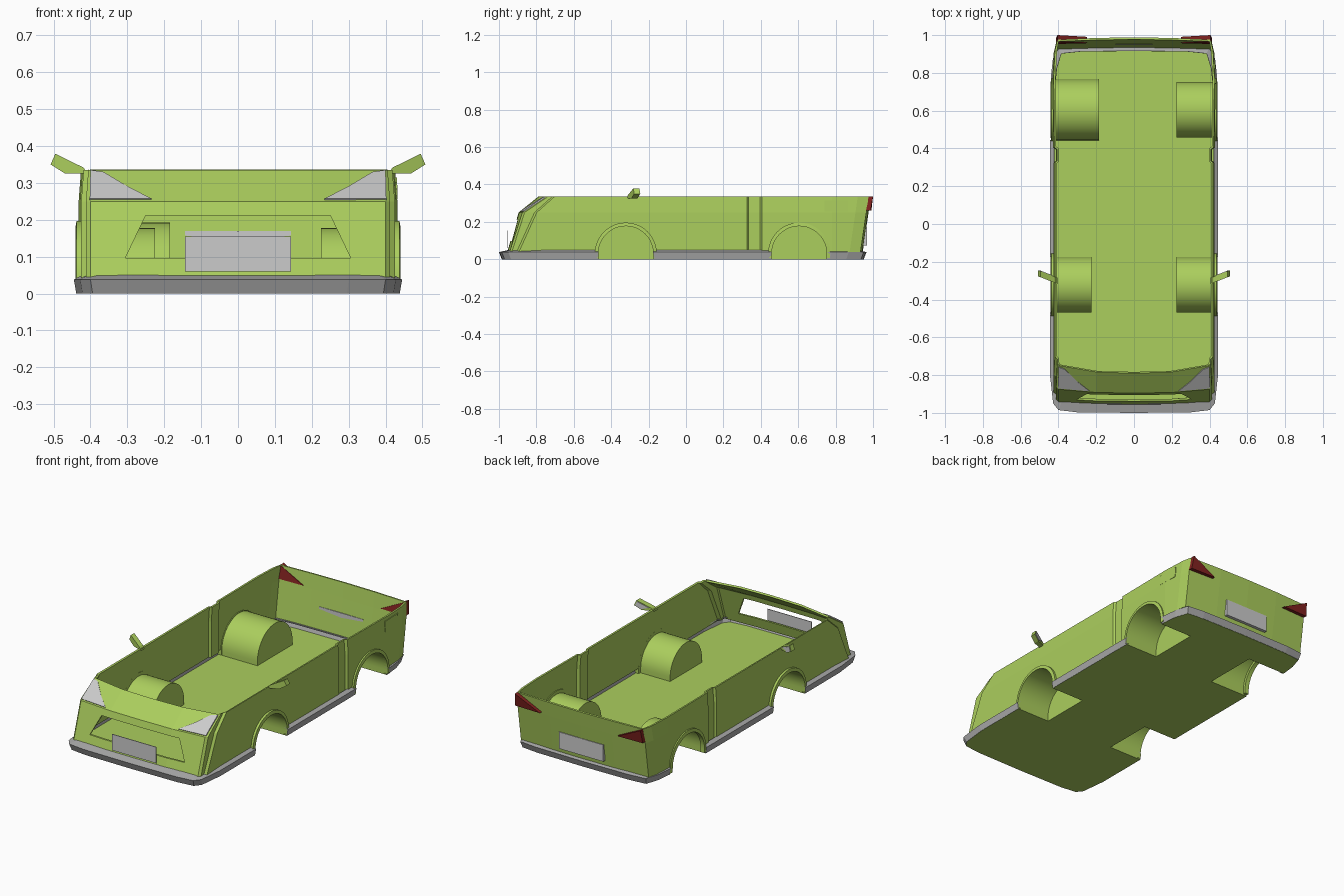
import bpy, bmesh, math
from mathutils import Vector

if "Cube" in bpy.data.objects:
    bpy.data.objects.remove(bpy.data.objects["Cube"])


def material(name, rgb):
    m = bpy.data.materials.new(name)
    m.diffuse_color = (*rgb, 1)
    m.use_nodes = True
    m.node_tree.nodes["Principled BSDF"].inputs["Base Color"].default_value = m.diffuse_color
    return m


GREEN = material("lime_paint", (0.41, 0.62, 0.11))
GREY = material("trim_grey", (0.40, 0.40, 0.40))
LIGHT = material("light_grey", (0.60, 0.60, 0.60))
RED = material("lamp_red", (0.22, 0.016, 0.014))


def make(name, bm, mat, fix=True):
    if fix:
        bmesh.ops.recalc_face_normals(bm, faces=bm.faces)
    me = bpy.data.meshes.new(name)
    bm.to_mesh(me)
    bm.free()
    ob = bpy.data.objects.new(name, me)
    bpy.context.collection.objects.link(ob)
    if mat:
        me.materials.append(mat)
    return ob


def add_prism(bm, pts, vec):
    """Closed solid: polygon pts swept along vec."""
    a = [bm.verts.new(p) for p in pts]
    b = [bm.verts.new(Vector(p) + Vector(vec)) for p in pts]
    n = len(a)
    bm.faces.new(a)
    bm.faces.new(b[::-1])
    for i in range(n):
        j = (i + 1) % n
        bm.faces.new((a[i], b[i], b[j], a[j]))


def prism(name, pts, vec, mat):
    bm = bmesh.new()
    add_prism(bm, pts, vec)
    return make(name, bm, mat)


def ring(half):
    """Mirror a half outline (front centre to rear centre) into a full loop."""
    return half + [(-x, y) for x, y in half[-2:0:-1]]


def loft(name, rows, mat, thick):
    """Wall through mirrored outlines; rows = [(z, half outline)]."""
    bm = bmesh.new()
    loops = [[bm.verts.new((x, y, z)) for x, y in ring(h)] for z, h in rows]
    n = len(loops[0])
    for lo, up in zip(loops, loops[1:]):
        for i in range(n):
            j = (i + 1) % n
            bm.faces.new((lo[i], lo[j], up[j], up[i]))
    ob = make(name, bm, mat, False)
    sol = ob.modifiers.new("thickness", 'SOLIDIFY')
    sol.thickness = thick
    return ob


def cut(ob, cutter):
    m = ob.modifiers.new("cut", 'BOOLEAN')
    m.operation = 'DIFFERENCE'
    m.object = cutter


# Body shell: outline at three heights
def body_half(yf, c, yg, yr, s):
    pts = [(0, yf), (0.2, yf + 0.15 * c), (0.40, yf + c), (0.412, yf + c + 0.012),
           (0.412, yg), (0.425, yg + 0.012), (0.425, 0.325), (0.414, 0.335),
           (0.414, 0.395), (0.428, 0.405), (0.432, 0.78), (0.425, yr - 0.07),
           (0.412, yr - 0.012), (0.2, yr - 0.003), (0, yr)]
    return [(x * s, y) for x, y in pts]


body = loft("body_shell", [(0.04, body_half(-0.955, 0.012, -0.905, 0.945, 1)),
                           (0.25, body_half(-0.895, 0.02, -0.81, 0.976, 1)),
                           (0.335, body_half(-0.79, 0.04, -0.715, 0.988, 0.985))],
            GREEN, 0.011)

# Grey skirt around the bottom, and the floor pan inside it
SK = [(0, -1), (0.3, -0.997), (0.4, -0.985), (0.428, -0.95), (0.445, -0.8), (0.445, 0.38),
      (0.44, 0.78), (0.43, 0.87), (0.405, 0.95), (0.3, 0.961), (0, 0.965)]


def inset(k):
    return [(x * (1 - k), y * (1 - k)) for x, y in SK]


skirt = loft("lower_skirt", [(0.0, inset(0.015)), (0.038, SK), (0.05, inset(0.05))], GREY, 0.004)
floor = prism("floor_pan", [(x, y, 0) for x, y in ring(inset(0.018))], (0, 0, 0.006), GREEN)

# Wheel wells: (side, centre y, radius, inner x)
WELLS = [(1, -0.322, 0.147, 0.225), (-1, -0.322, 0.147, 0.225),
         (1, 0.605, 0.147, 0.225), (-1, 0.605, 0.162, 0.185)]
ZC = 0.03


def arch(x, yc, r, base, n=24):
    pts = [(x, yc + r * math.cos(math.pi * i / n), ZC + r * math.sin(math.pi * i / n))
           for i in range(n + 1)]
    return [(x, yc + r, base)] + pts + [(x, yc - r, base)]


cb = bmesh.new()
smooth = []
for s, yc, r, xi in WELLS:
    add_prism(cb, arch(s * xi, yc, r, -0.1), (s * 0.4, 0, 0))
    # inner well: curved sheet plus end cap
    bm = bmesh.new()
    a = [bm.verts.new(p) for p in arch(s * xi, yc, r, 0.0)]
    b = [bm.verts.new(p) for p in arch(s * 0.42, yc, r, 0.0)]
    bm.faces.new(a)
    for i in range(len(a) - 1):
        bm.faces.new((a[i], b[i], b[i + 1], a[i + 1]))
    smooth.append(make("wheel_well", bm, GREEN))
    # raised arch lip
    bm = bmesh.new()
    rows = [[bm.verts.new(p) for p in arch(s * x, yc, rr, 0.008)]
            for x, rr in ((0.415, 0.147), (0.441, 0.147), (0.438, 0.166), (0.415, 0.166))]
    for k in range(4):
        p, q = rows[k], rows[(k + 1) % 4]
        for i in range(len(p) - 1):
            bm.faces.new((p[i], q[i], q[i + 1], p[i + 1]))
    for e in (0, -1):
        bm.faces.new([row[e] for row in rows])
    smooth.append(make("arch_lip", bm, GREEN))

wheel_cutter = make("wheel_cutter", cb, None)
grille_cutter = prism("grille_cutter", [(-0.25, -1.1, 0.212), (0.25, -1.1, 0.212),
                                        (0.305, -1.1, 0.097), (-0.305, -1.1, 0.097)],
                      (0, 0.3, 0), None)
for c in (wheel_cutter, grille_cutter):
    c.hide_render = True
    c.hide_viewport = True
    c.display_type = 'WIRE'
for ob in (body, skirt, floor):
    cut(ob, wheel_cutter)
cut(body, grille_cutter)


# Point on the sloping nose surface
def nose(x, z):
    t = (z - 0.25) / 0.085
    bend = 0.15 * x / 0.2 if x < 0.2 else 0.15 + 0.85 * (x - 0.2) / 0.2
    return -0.895 + 0.105 * t + bend * (0.02 + 0.02 * t)


# Lamps and mirrors on both sides
for s in (1, -1):
    prism("headlight", [(s * x, nose(x, z) + 0.003, z - 0.003) for x, z in
                        ((0.40, 0.331), (0.365, 0.326), (0.30, 0.287), (0.235, 0.254), (0.402, 0.254))],
          (0, -0.005, 0.007), LIGHT)
    prism("tail_light", [(s * 0.412, 0.953, 0.26), (s * 0.405, 0.966, 0.336), (s * 0.25, 0.957, 0.26)],
          (0, 0.034, 0), RED)
    shape = [(0.405, 0.325), (0.42, 0.342), (0.495, 0.379), (0.508, 0.35), (0.47, 0.326)]
    prism("side_mirror", [(s * x, -0.315 + (x - 0.41) * 0.39, z) for x, z in shape],
          (0, 0.032, 0), GREEN)
    cx, cz = 0.474, 0.35
    glass = [(cx + (x - cx) * 0.8, cz + (z - cz) * 0.8) for x, z in shape[1:]]
    prism("mirror_glass", [(s * x, -0.284 + (x - 0.41) * 0.39, z) for x, z in glass],
          (0, 0.004, 0), LIGHT)


# Number plates (blank)
def plate(name, y, z0, z1, depth):
    prism(name, [(-0.143, y, z0), (0.143, y, z0), (0.143, y, z1), (-0.143, y, z1)],
          (0, depth, 0), LIGHT)


plate("front_plate", -0.958, 0.06, 0.154, 0.004)
plate("rear_plate", 0.949, 0.073, 0.17, 0.018)

# Fuel flap on the right side
prism("fuel_flap", [(0.433, 0.74, 0.255), (0.4295, 0.865, 0.255),
                    (0.4275, 0.865, 0.315), (0.431, 0.74, 0.315)], (-0.006, 0, 0), GREEN)

# Smooth the round parts
bpy.ops.object.select_all(action='DESELECT')
for ob in smooth:
    ob.select_set(True)
bpy.context.view_layer.objects.active = smooth[0]
bpy.ops.object.shade_smooth_by_angle(angle=math.radians(35))
